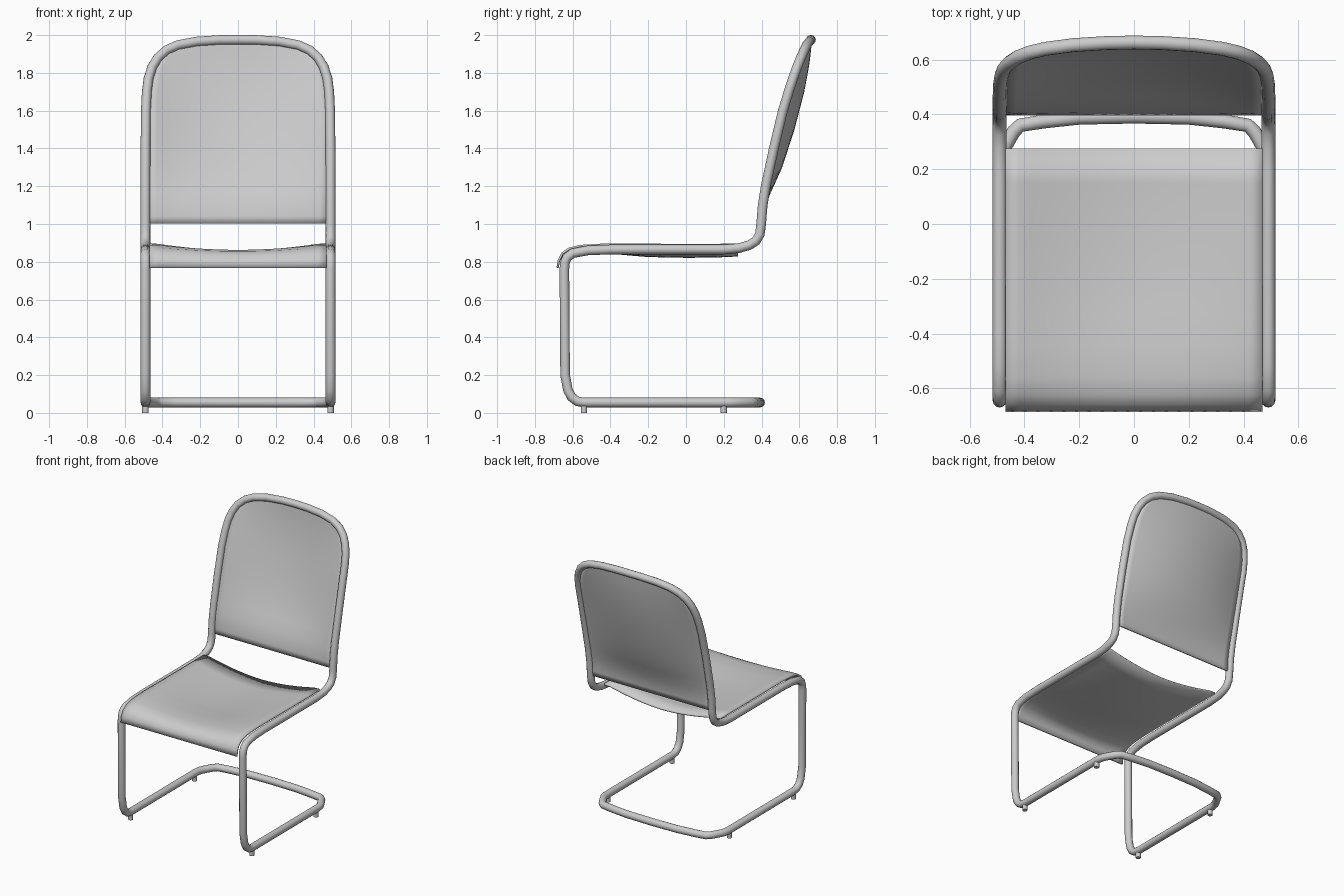
import bpy

if "Cube" in bpy.data.objects:
    bpy.data.objects.remove(bpy.data.objects["Cube"])

HALF = 0.49      # tube centre line, half width
R = 0.0255       # tube radius


def lerp(table, t):
    """Piecewise linear lookup in a list of (t, value)."""
    if t <= table[0][0]:
        return table[0][1]
    for (a, va), (b, vb) in zip(table, table[1:]):
        if t <= b:
            return va + (vb - va) * (t - a) / (b - a)
    return table[-1][1]


def smooth(obj, angle=0.8):
    bpy.ops.object.select_all(action='DESELECT')
    bpy.context.view_layer.objects.active = obj
    obj.select_set(True)
    bpy.ops.object.shade_smooth_by_angle(angle=angle)


def sheet(name, rows, thickness=0.012):
    """Thin curved panel from rows of points."""
    n = len(rows[0])
    verts = [p for row in rows for p in row]
    faces = [(i * n + j, i * n + j + 1, (i + 1) * n + j + 1, (i + 1) * n + j)
             for i in range(len(rows) - 1) for j in range(n - 1)]
    me = bpy.data.meshes.new(name)
    me.from_pydata(verts, [], faces)
    obj = bpy.data.objects.new(name, me)
    bpy.context.collection.objects.link(obj)
    mod = obj.modifiers.new("thickness", 'SOLIDIFY')
    mod.thickness = thickness
    mod.offset = 0
    smooth(obj)
    bpy.context.view_layer.objects.active = obj
    bpy.ops.object.modifier_apply(modifier=mod.name)
    return obj


# Backrest depth at the sides and along the middle, by height
SIDE_Y = [(1.0, 0.402), (1.1, 0.406), (1.2, 0.422), (1.4, 0.465), (1.6, 0.512),
          (1.8, 0.57), (1.97, 0.62)]
MID_Y = [(1.0, 0.402), (1.07, 0.41), (1.15, 0.435), (1.3, 0.503), (1.5, 0.568),
         (1.7, 0.62), (1.85, 0.648), (1.975, 0.662)]


def back_y(x, z):
    m, s = lerp(MID_Y, z), lerp(SIDE_Y, z)
    return m - (m - s) * (x / HALF) ** 2


# Tubular frame: one closed loop, half path from base rear to top of the arch
base = [(0, 0.392), (0.2, 0.388), (0.33, 0.374), (0.415, 0.36), (0.438, 0.338),
        (0.465, 0.292), (0.483, 0.258), (0.49, 0.22)]
side = [(-0.54, 0.055), (-0.575, 0.061), (-0.605, 0.083), (-0.625, 0.12), (-0.64, 0.2),
        (-0.644, 0.76), (-0.641, 0.795), (-0.63, 0.822), (-0.60, 0.845), (-0.52, 0.86),
        (-0.4, 0.865), (0.2, 0.865), (0.28, 0.872), (0.335, 0.888), (0.37, 0.91),
        (0.391, 0.945), (0.398, 1.0)]
arch = [(0.49, 1.1), (0.49, 1.2), (0.49, 1.4), (0.488, 1.6), (0.483, 1.7), (0.474, 1.77),
        (0.455, 1.83), (0.425, 1.88), (0.38, 1.92), (0.32, 1.947), (0.22, 1.966),
        (0.1, 1.974), (0, 1.975)]
half = [(x, y, 0.055) for x, y in base]
half += [(HALF, y, z) for y, z in side]
half += [(x, back_y(x, z), z) for x, z in arch]
path = half + [(-x, y, z) for x, y, z in half[-2:0:-1]]

cu = bpy.data.curves.new("tube_frame", 'CURVE')
cu.dimensions = '3D'
cu.bevel_depth = R
cu.bevel_resolution = 4
sp = cu.splines.new('POLY')
sp.points.add(len(path) - 1)
for p, co in zip(sp.points, path):
    p.co = (*co, 1)
sp.use_cyclic_u = True
frame = bpy.data.objects.new("tube_frame", cu)
bpy.context.collection.objects.link(frame)
bpy.context.view_layer.objects.active = frame
frame.select_set(True)
bpy.ops.object.convert(target='MESH')
smooth(bpy.context.object, 1.0)

# Backrest panel, filling the arch
edge = [(z, x - 0.012) for x, z in arch[:-1]]
us = [i / 10 - 1 for i in range(21)]
zs = [1.003, 1.04, 1.08, 1.12, 1.16, 1.22, 1.3, 1.4, 1.5, 1.6, 1.7, 1.77, 1.83, 1.88,
      1.92, 1.947, 1.966]
sheet("backrest", [[(u * lerp(edge, z), back_y(u * lerp(edge, z), z), z) for u in us]
                   for z in zs])

# Seat panel: y, edge height, middle height
seat = [(-0.68, .768, .768), (-0.673, .81, .805), (-0.656, .845, .832), (-0.62, .872, .85),
        (-0.56, .888, .857), (-0.45, .896, .854), (-0.33, .899, .842), (-0.2, .9, .831),
        (0, .9, .827), (0.15, .9, .828), (0.275, .9, .834)]
sheet("seat", [[(u * 0.468, y, m + (e - m) * (abs(u) ** 1.8 if abs(u) < 0.99 else 0.85))
                for u in us] for y, e, m in seat])

# Feet under the base
for sx, tag in ((-1, "left"), (1, "right")):
    for y, pos in ((-0.54, "front"), (0.2, "rear")):
        bpy.ops.mesh.primitive_cylinder_add(vertices=16, radius=0.017, depth=0.045,
                                            location=(sx * HALF, y, 0.0225))
        foot = bpy.context.object
        foot.name = f"foot_{pos}_{tag}"
        smooth(foot)
